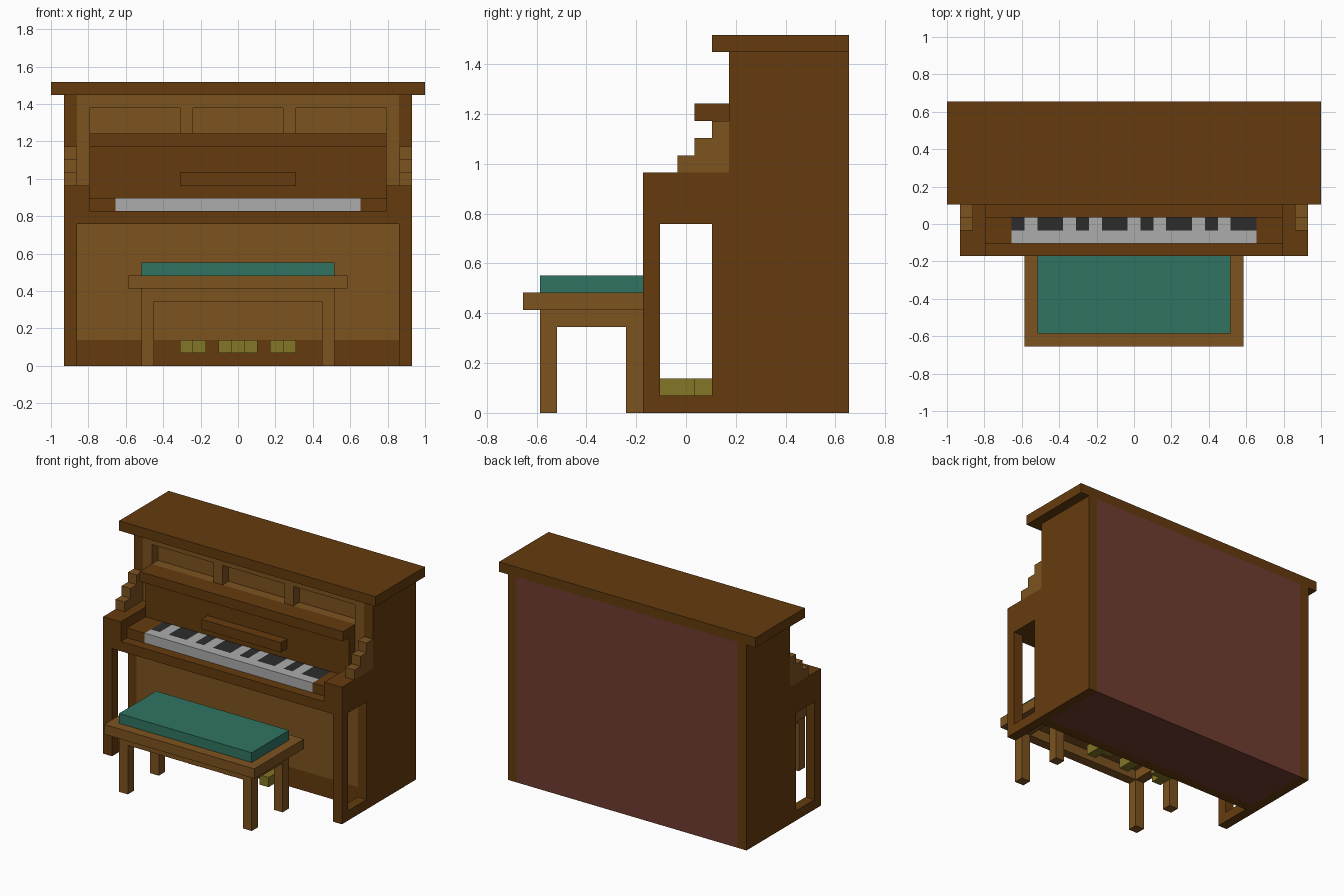
import bpy
import bmesh
from mathutils import Matrix

if "Cube" in bpy.data.objects:
    bpy.data.objects.remove(bpy.data.objects["Cube"])

U = 2 / 29  # the model sits on a regular block grid; all sizes below are in blocks


def material(name, hex_rgb):
    lin = []
    for i in (0, 2, 4):
        c = int(hex_rgb[i:i + 2], 16) / 255
        lin.append(c / 12.92 if c <= 0.04045 else ((c + 0.055) / 1.055) ** 2.4)
    m = bpy.data.materials.new(name)
    m.diffuse_color = (*lin, 1)
    m.use_nodes = True
    m.node_tree.nodes["Principled BSDF"].inputs["Base Color"].default_value = m.diffuse_color
    return m


DARK = material("dark_wood", "653B0E")
LIGHT = material("light_wood", "7D531F")
RED = material("red_back", "703C30")
TEAL = material("teal_cloth", "307462")
BRASS = material("brass", "847626")
IVORY = material("ivory", "ACACAC")
EBONY = material("ebony", "2C2C2C")


def add(name, mesh, mat):
    mesh.name = name
    mesh.materials.append(mat)
    ob = bpy.data.objects.new(name, mesh)
    bpy.context.collection.objects.link(ob)
    return ob


def box(name, mat, x, y, z):
    bm = bmesh.new()
    size = [(r[1] - r[0]) * U for r in (x, y, z)]
    mid = [(r[1] + r[0]) * U / 2 for r in (x, y, z)]
    bmesh.ops.create_cube(bm, size=1, matrix=Matrix.Translation(mid) @ Matrix.Diagonal((*size, 1)))
    mesh = bpy.data.meshes.new(name)
    bm.to_mesh(mesh)
    bm.free()
    return add(name, mesh, mat)


def pair(name, mat, x, y, z):
    box("right_" + name, mat, x, y, z)
    box("left_" + name, mat, (-x[1], -x[0]), y, z)


def rect(a0, a1, b0, b1):
    return [(a0, b0), (a1, b0), (a1, b1), (a0, b1)]


def profile(name, mat, axis, span, loops):
    """Extrude an outline (with optional holes) along x or y."""
    cu = bpy.data.curves.new(name, 'CURVE')
    cu.dimensions = '2D'
    cu.fill_mode = 'BOTH'
    cu.extrude = (span[1] - span[0]) / 2 * U
    for pts in loops:
        sp = cu.splines.new('POLY')
        sp.points.add(len(pts) - 1)
        for p, (a, b) in zip(sp.points, pts):
            p.co = (a * U, b * U, 0, 1)
        sp.use_cyclic_u = True
    tmp = bpy.data.objects.new(name + "_outline", cu)
    bpy.context.collection.objects.link(tmp)
    mesh = bpy.data.meshes.new_from_object(tmp.evaluated_get(bpy.context.evaluated_depsgraph_get()))
    bpy.data.objects.remove(tmp)
    bpy.data.curves.remove(cu)
    m = (span[0] + span[1]) / 2 * U
    if axis == 'x':
        mat4 = Matrix(((0, 0, 1, m), (1, 0, 0, 0), (0, 1, 0, 0), (0, 0, 0, 1)))
    else:
        mat4 = Matrix(((1, 0, 0, 0), (0, 0, -1, m), (0, 1, 0, 0), (0, 0, 0, 1)))
    mesh.transform(mat4)
    bm = bmesh.new()
    bm.from_mesh(mesh)
    bmesh.ops.remove_doubles(bm, verts=bm.verts, dist=1e-5)
    bmesh.ops.recalc_face_normals(bm, faces=bm.faces)
    for f in bm.faces:
        f.smooth = False
    bm.to_mesh(mesh)
    bm.free()
    return add(name, mesh, mat)


# Case: side panels with leg openings, stepped brackets, roof, red back
side = [(-2.5, 0), (9.5, 0), (9.5, 21), (2.5, 21), (2.5, 14), (-2.5, 14)]
steps = [(-.5, 14), (2.5, 14), (2.5, 17), (1.5, 17), (1.5, 16), (.5, 16), (.5, 15), (-.5, 15)]
for label, span in (("right", (12.5, 13.5)), ("left", (-13.5, -12.5))):
    profile(label + "_side_panel", DARK, 'x', span, [side, rect(-1.5, 1.5, 1, 11)])
    profile(label + "_stepped_bracket", LIGHT, 'x', span, [steps])
box("roof", DARK, (-14.5, 14.5), (1.5, 9.5), (21, 22))
profile("back_body", RED, 'x', (-12.5, 12.5),
        [[(2.5, 0), (9.5, 0), (9.5, 21), (4.5, 21), (4.5, 14), (2.5, 14)]])

# Front panels
box("base_board", DARK, (-12.5, 12.5), (1.5, 2.5), (0, 2))
box("lower_panel", LIGHT, (-12.5, 12.5), (1.5, 2.5), (2, 11))
box("upper_panel", LIGHT, (-12.5, 12.5), (3.5, 4.5), (14, 21))
profile("upper_frame", LIGHT, 'y', (2.5, 3.5),
        [rect(-12.5, 12.5, 14, 21), rect(-11.5, -4.5, 18, 20),
         rect(-3.5, 3.5, 18, 20), rect(4.5, 11.5, 18, 20)])

# Key bed, cheeks, fallboard, lid and music ledge
box("key_bed", DARK, (-12.5, 12.5), (-2.5, 2.5), (11, 12))
pair("cheek", DARK, (11.5, 12.5), (-2.5, 2.5), (12, 14))
pair("key_block", DARK, (9.5, 11.5), (-1.5, 1.5), (12, 13))
box("fallboard", DARK, (-11.5, 11.5), (1.5, 2.5), (12, 17))
box("key_lid", DARK, (-11.5, 11.5), (.5, 2.5), (17, 18))
box("music_ledge", DARK, (-4.5, 4.5), (.5, 1.5), (14, 15))

# Keys: white front strip, then alternating black and white tiles
box("white_key_fronts", IVORY, (-9.5, 9.5), (-1.5, -.5), (12, 13))
x = -9.5
for i, w in enumerate((1, 1, 2, 1, 1, 1, 2, 1, 1, 1, 2, 1, 1, 1, 2)):
    name, mat = (("black_key", EBONY), ("white_key", IVORY))[i % 2]
    box(f"{name}_{i}", mat, (x, x + w), (-.5, 1.5), (12, 13))
    x += w

# Pedals
box("middle_pedal", BRASS, (-.5, .5), (-1.5, .5), (1, 2))
box("middle_pedal_base", BRASS, (-1.5, 1.5), (.5, 1.5), (1, 2))
pair("pedal", BRASS, (3.5, 4.5), (-1.5, .5), (1, 2))
pair("pedal_base", BRASS, (2.5, 3.5), (-.5, 1.5), (1, 2))

# Bench: seat, cushion, apron and legs
box("bench_seat", LIGHT, (-8.5, 8.5), (-9.5, -1.5), (6, 7))
box("bench_cushion", TEAL, (-7.5, 7.5), (-8.5, -2.5), (7, 8))
pair("bench_side_apron", LIGHT, (6.5, 7.5), (-7.5, -3.5), (5, 6))
for label, y in (("front", (-8.5, -7.5)), ("back", (-3.5, -2.5))):
    box(f"bench_{label}_apron", LIGHT, (-6.5, 6.5), y, (5, 6))
    pair(f"bench_{label}_leg", LIGHT, (6.5, 7.5), y, (0, 6))
